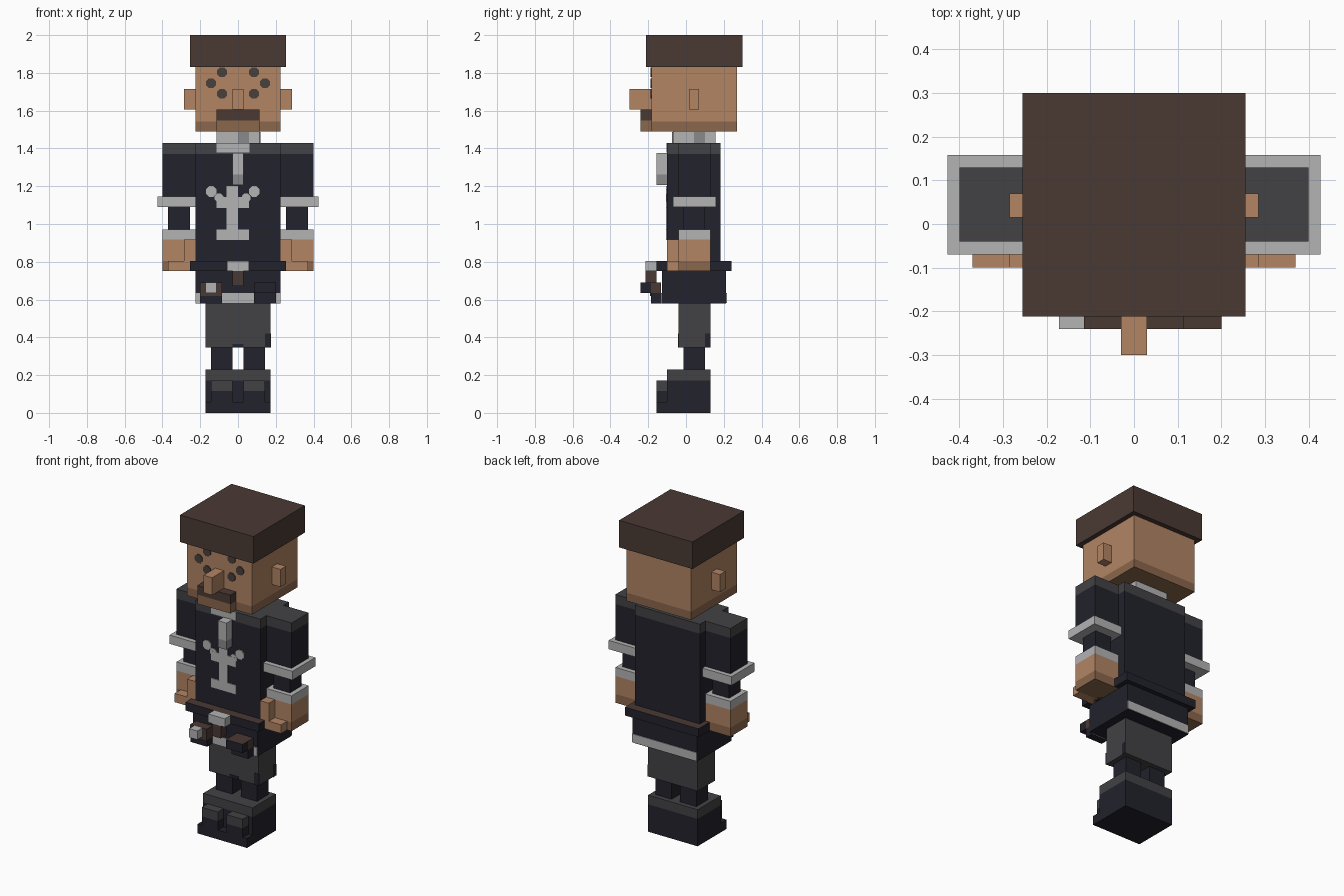
import bpy, bmesh, math
from mathutils import Vector

cube = bpy.data.objects.get("Cube")
if cube:
    bpy.data.objects.remove(cube, do_unlink=True)


def linear(c):
    c /= 255
    return c / 12.92 if c <= 0.04045 else ((c + 0.055) / 1.055) ** 2.4


def material(name, r, g, b):
    m = bpy.data.materials.new(name)
    col = (linear(r), linear(g), linear(b), 1)
    m.use_nodes = True
    bsdf = m.node_tree.nodes["Principled BSDF"]
    bsdf.inputs["Base Color"].default_value = col
    bsdf.inputs["Roughness"].default_value = 0.9
    m.diffuse_color = col
    return m


BROWN = material("dark brown", 74, 58, 52)
SKIN = material("skin", 178, 133, 100)
SHADE = material("dark skin", 139, 103, 76)
NAVY = material("navy cloth", 34, 34, 44)
CHAR = material("charcoal", 66, 66, 69)
LIGHT = material("light grey", 179, 179, 181)
MID = material("mid grey", 138, 138, 141)
SPOT = material("spot grey brown", 72, 65, 61)


def finish(bm, name, mats):
    me = bpy.data.meshes.new(name)
    bm.to_mesh(me)
    bm.free()
    for m in mats:
        me.materials.append(m)
    ob = bpy.data.objects.new(name, me)
    bpy.context.collection.objects.link(ob)
    return ob


def box(name, x, y, z, mat, split=None, low=None, top=None):
    """Box from ranges; faces below height split use low, top face uses top."""
    bm = bmesh.new()
    bmesh.ops.create_cube(bm, size=1)
    for v in bm.verts:
        v.co = Vector([a + (b - a) * (c + 0.5) for (a, b), c in zip((x, y, z), v.co)])
    if split:
        bmesh.ops.bisect_plane(bm, geom=bm.verts[:] + bm.edges[:] + bm.faces[:],
                               plane_co=(0, 0, split), plane_no=(0, 0, 1))
    bm.normal_update()
    for f in bm.faces:
        if split and f.calc_center_median().z < split:
            f.material_index = 1
        if top and f.normal.z > 0.5:
            f.material_index = 2
    return finish(bm, name, [mat, low or mat, top or mat])


def pair(name, x, y, z, *args, **kw):
    """Same box on the left (+x) and mirrored on the right."""
    box("left_" + name, x, y, z, *args, **kw)
    box("right_" + name, (-x[1], -x[0]), y, z, *args, **kw)


def dot(name, x, y, z, r, mat, thick=0.006):
    """Thin octagonal plate facing the front."""
    bm = bmesh.new()
    ring = [bm.verts.new((x + r * math.cos(a), y, z + r * math.sin(a)))
            for a in [math.pi / 8 + i * math.pi / 4 for i in range(8)]]
    face = bm.faces.new(ring)
    ext = bmesh.ops.extrude_face_region(bm, geom=[face])
    for v in ext["geom"]:
        if isinstance(v, bmesh.types.BMVert):
            v.co.y -= thick
    bmesh.ops.recalc_face_normals(bm, faces=bm.faces)
    return finish(bm, name, [mat])


# Head, cap and face
box("cap", (-.255, .255), (-.212, .3), (1.83, 2), BROWN)
box("head", (-.225, .225), (-.183, .27), (1.49, 1.83), SKIN, split=1.542, low=SHADE)
box("nose", (-.03, .03), (-.3, -.183), (1.605, 1.715), SKIN)
box("moustache", (-.115, .115), (-.24, -.183), (1.548, 1.605), BROWN)
box("chin", (-.115, .115), (-.24, -.183), (1.49, 1.548), SHADE)
pair("ear", (.225, .285), (.015, .07), (1.605, 1.715), SKIN)
for side, s in (("left", 1), ("right", -1)):
    for i, (px, pz) in enumerate([(.085, 1.803), (.143, 1.745), (.085, 1.69)]):
        dot(f"{side}_eye_spot_{i + 1}", s * px, -.183, pz, .028, SPOT)

# Neck and collar
box("neck", (-.115, .115), (-.07, .155), (1.43, 1.49), LIGHT)
box("neck_front_patch", (0, .057), (-.074, -.07), (1.43, 1.488), MID)
box("neck_side_patch", (.115, .119), (.042, .1), (1.43, 1.488), MID)
box("collar", (-.115, .06), (-.104, -.1), (1.378, 1.43), LIGHT)

# Torso and tie
box("torso", (-.225, .225), (-.1, .183), (.75, 1.43), CHAR, split=1.37, low=NAVY)
box("tie", (-.03, .03), (-.157, -.1), (1.207, 1.375), LIGHT, split=1.262, low=MID)

# Chest emblem plates
F = (-.105, -.1)
box("emblem_bar", (-.115, .058), F, (1.085, 1.143), LIGHT)
box("emblem_top", (-.06, 0), F, (1.143, 1.2), LIGHT)
box("emblem_stem", (-.06, 0), F, (.972, 1.085), LIGHT)
box("emblem_base", (-.115, .058), F, (.915, .972), LIGHT)
dot("emblem_right_dot", -.142, -.1, 1.172, .031, LIGHT)
dot("emblem_left_dot", .086, -.1, 1.172, .031, LIGHT)
dot("emblem_right_joint", -.1, -.1, 1.138, .025, LIGHT, .004)
dot("emblem_left_joint", .043, -.1, 1.138, .025, LIGHT, .004)

# Arms and hands
pair("sleeve", (.225, .4), (-.04, .13), (1.145, 1.43), CHAR, split=1.37, low=NAVY)
pair("arm_band", (.225, .427), (-.07, .158), (1.09, 1.145), LIGHT)
pair("forearm", (.255, .37), (-.012, .1), (.972, 1.09), NAVY)
pair("wrist_cuff", (.225, .4), (-.04, .13), (.918, .972), LIGHT)
pair("hand", (.225, .4), (-.04, .13), (.75, .918), SKIN, split=.805, low=SHADE)
pair("thumb", (.225, .285), (-.1, -.04), (.805, .918), SKIN)
pair("fingers", (.225, .37), (-.1, -.04), (.75, .805), SKIN)

# Belt and jacket skirt
box("belt", (-.255, .255), (-.157, .24), (.75, .803), NAVY, top=BROWN)
box("skirt", (-.225, .225), (-.128, .212), (.578, .75), NAVY)
box("skirt_front_trim", (-.225, .225), (-.132, -.128), (.578, .635), LIGHT)
box("skirt_back_trim", (-.225, .225), (.212, .216), (.582, .635), LIGHT)
box("buckle", (-.058, .058), (-.214, -.157), (.75, .803), LIGHT)
box("belt_strap", (-.03, .03), (-.214, -.157), (.672, .75), BROWN)

# Pouches on the skirt
pair("pouch", (.085, .2), (-.185, -.132), (.578, .635), NAVY)
box("left_pouch_back", (.085, .2), (-.185, -.132), (.635, .69), BROWN)
box("left_pouch_flap", (.085, .2), (-.24, -.185), (.635, .69), NAVY, top=BROWN)
box("right_pouch_flap", (-.2, -.085), (-.19, -.132), (.62, .69), BROWN)
box("right_pouch_clasp", (-.172, -.115), (-.24, -.19), (.635, .69), LIGHT)

# Trousers and shins
box("trousers", (-.172, .172), (-.04, .13), (.347, .578), CHAR)
box("trouser_notch", (-.03, .03), (-.043, -.04), (.347, .365), NAVY)
box("trouser_front_patch", (.142, .175), (-.043, -.037), (.347, .42), NAVY)
box("trouser_side_patch", (.172, .175), (.1, .13), (.347, .42), NAVY)
pair("shin", (.03, .142), (-.014, .1), (.23, .347), NAVY)

# Boots
box("boots", (-.172, .172), (-.1, .13), (0, .23), CHAR, split=.172, low=NAVY)
box("toe_sole", (-.172, .172), (-.157, -.1), (0, .058), NAVY)
pair("toe_cap", (.03, .142), (-.157, -.1), (.058, .172), CHAR, split=.115, low=NAVY)
